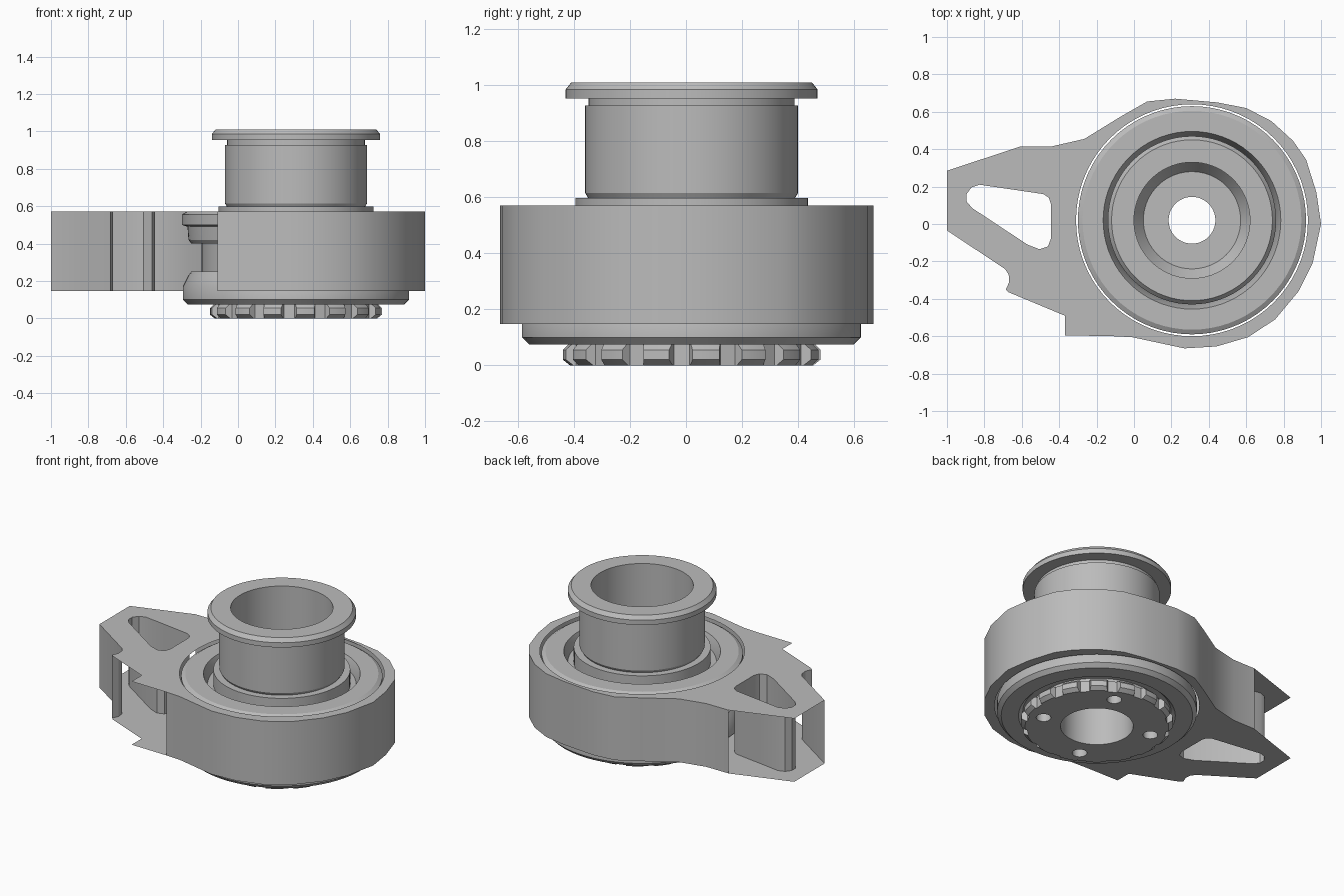
import bpy, bmesh, math
from mathutils import Matrix, Vector

if "Cube" in bpy.data.objects:
    bpy.data.objects.remove(bpy.data.objects["Cube"])

CX, CY = 0.31, 0.02
Z_LOW, Z_TOP = 0.147, 0.57

steel = bpy.data.materials.new("grey_steel")
steel.use_nodes = True
steel.diffuse_color = (0.5, 0.5, 0.5, 1)
steel.node_tree.nodes["Principled BSDF"].inputs["Base Color"].default_value = (0.5, 0.5, 0.5, 1)


def finish(bm, name, smooth=True):
    bmesh.ops.recalc_face_normals(bm, faces=bm.faces)
    mesh = bpy.data.meshes.new(name)
    bm.to_mesh(mesh)
    bm.free()
    mesh.materials.append(steel)
    ob = bpy.data.objects.new(name, mesh)
    bpy.context.collection.objects.link(ob)
    if smooth:
        shade(ob)
    return ob


def shade(ob):
    bpy.ops.object.select_all(action='DESELECT')
    ob.select_set(True)
    bpy.context.view_layer.objects.active = ob
    bpy.ops.object.shade_smooth_by_angle(angle=math.radians(28))


def lathe(name, profile, steps=72, smooth=True):
    """Closed (radius, z) profile turned around the main axis."""
    bm = bmesh.new()
    rings = []
    for i in range(steps):
        a = math.tau * i / steps
        rings.append([bm.verts.new((CX + r * math.cos(a), CY + r * math.sin(a), z))
                      for r, z in profile])
    n = len(profile)
    for i in range(steps):
        a, b = rings[i], rings[(i + 1) % steps]
        for j in range(n):
            k = (j + 1) % n
            bm.faces.new((a[j], b[j], b[k], a[k]))
    return finish(bm, name, smooth)


# Housing: two plates with an arm, joined by partly open side walls
arm_window = [(-0.825, 0.21), (-0.485, 0.16), (-0.455, 0.14), (-0.445, 0.11),
              (-0.445, -0.08), (-0.46, -0.12), (-0.505, -0.135), (-0.57, -0.11),
              (-0.865, 0.085), (-0.895, 0.12), (-0.895, 0.16), (-0.87, 0.195)]
wrapped = [(-0.605, 0.415), (-0.44, 0.415), (-0.265, 0.455), (-0.07, 0.575),
           (0.07, 0.655), (0.22, 0.67), (0.445, 0.65), (0.6, 0.62), (0.735, 0.55),
           (0.85, 0.445), (0.92, 0.345), (0.975, 0.17), (1, 0), (0.955, -0.21),
           (0.88, -0.36), (0.755, -0.51), (0.61, -0.605), (0.44, -0.655),
           (0.27, -0.665), (-0.01, -0.605), (-0.11, -0.6)]
open_front = [(-0.37, -0.595), (-0.37, -0.49), (-0.67, -0.365)]
arm_end = [(-0.685, -0.35), (-0.667, -0.31), (-0.67, -0.27), (-0.69, -0.24), (-1, -0.035)]
tip = [(-1, 0.285)]
bore = [(CX + 0.62 * math.cos(math.tau * i / 72), CY + 0.62 * math.sin(math.tau * i / 72))
        for i in range(72)]


def plate(name, z):
    bm = bmesh.new()
    for loop in (wrapped + open_front + arm_end + tip, arm_window, bore):
        vs = [bm.verts.new((x, y, z)) for x, y in loop]
        for i, v in enumerate(vs):
            bm.edges.new((v, vs[(i + 1) % len(vs)]))
    bmesh.ops.triangle_fill(bm, edges=bm.edges[:], use_beauty=True, normal=Vector((0, 0, 1)))
    return finish(bm, name, False)


def wall(name, points, closed=False):
    bm = bmesh.new()
    low = [bm.verts.new((x, y, Z_LOW)) for x, y in points]
    top = [bm.verts.new((x, y, Z_TOP)) for x, y in points]
    n = len(points)
    for i in range(n if closed else n - 1):
        k = (i + 1) % n
        bm.faces.new((low[i], top[i], top[k], low[k]))
    return finish(bm, name)


plate("housing_top_plate", Z_TOP)
plate("housing_bottom_plate", Z_LOW)
wall("housing_side_wall", wrapped)
wall("arm_end_wall", arm_end)
wall("arm_window_wall", arm_window, True)

# Bearing outer ring, waisted in the middle
lathe("bearing_outer_ring", [
    (0.475, 0.57), (0.585, 0.57), (0.61, 0.555), (0.61, 0.5), (0.58, 0.49),
    (0.575, 0.42), (0.56, 0.4), (0.505, 0.4), (0.505, 0.25), (0.56, 0.25),
    (0.575, 0.23), (0.605, 0.17), (0.605, 0.1), (0.58, 0.075), (0.475, 0.075),
    (0.45, 0.1), (0.45, 0.5)])

# Inner ring fills the gap between shaft and outer ring
lathe("bearing_inner_ring", [
    (0.36, 0.597), (0.415, 0.597), (0.415, 0.5), (0.46, 0.5), (0.46, 0.1), (0.36, 0.1)])

# Flanged hollow shaft with an inner web
lathe("flanged_shaft", [
    (0.31, 1.01), (0.43, 1.01), (0.45, 0.985), (0.45, 0.953), (0.368, 0.953),
    (0.368, 0.928), (0.38, 0.928), (0.38, 0.615), (0.368, 0.595), (0.368, 0.2),
    (0.22, 0.2), (0.22, 0.32), (0.125, 0.32), (0.125, 0.45), (0.26, 0.45), (0.31, 0.52)])

# Slotted lock nut with four pin holes
nut = lathe("lock_nut", [
    (0.22, 0), (0.435, 0), (0.46, 0.02), (0.46, 0.055), (0.44, 0.075),
    (0.41, 0.075), (0.41, 0.2), (0.22, 0.2)], 96, False)

cut = bmesh.new()
for i in range(16):
    a = math.radians(-4.8 + 22.5 * i)
    turn = Matrix.Translation((CX, CY, 0)) @ Matrix.Rotation(a, 4, 'Z')
    ends = [[cut.verts.new(turn @ Vector((r, w, z)))
             for r, w in ((0.425, -0.028), (0.5, -0.06), (0.5, 0.06), (0.425, 0.028))]
            for z in (-0.05, 0.09)]
    cut.faces.new(ends[0][::-1])
    cut.faces.new(ends[1])
    for j in range(4):
        k = (j + 1) % 4
        cut.faces.new((ends[0][j], ends[0][k], ends[1][k], ends[1][j]))
for i in range(4):
    a = math.radians(68 + 90 * i)
    spot = Matrix.Translation((CX + 0.34 * math.cos(a), CY + 0.34 * math.sin(a), 0.03))
    bmesh.ops.create_cone(cut, cap_ends=True, segments=20, radius1=0.045,
                          radius2=0.045, depth=0.24, matrix=spot)
cutter = finish(cut, "nut_cutter", False)
cutter.hide_render = True
mod = nut.modifiers.new("slots", 'BOOLEAN')
mod.operation = 'DIFFERENCE'
mod.solver = 'EXACT'
mod.object = cutter
bpy.ops.object.select_all(action='DESELECT')
nut.select_set(True)
bpy.context.view_layer.objects.active = nut
bpy.ops.object.modifier_apply(modifier=mod.name)
bpy.data.objects.remove(cutter)
shade(nut)
